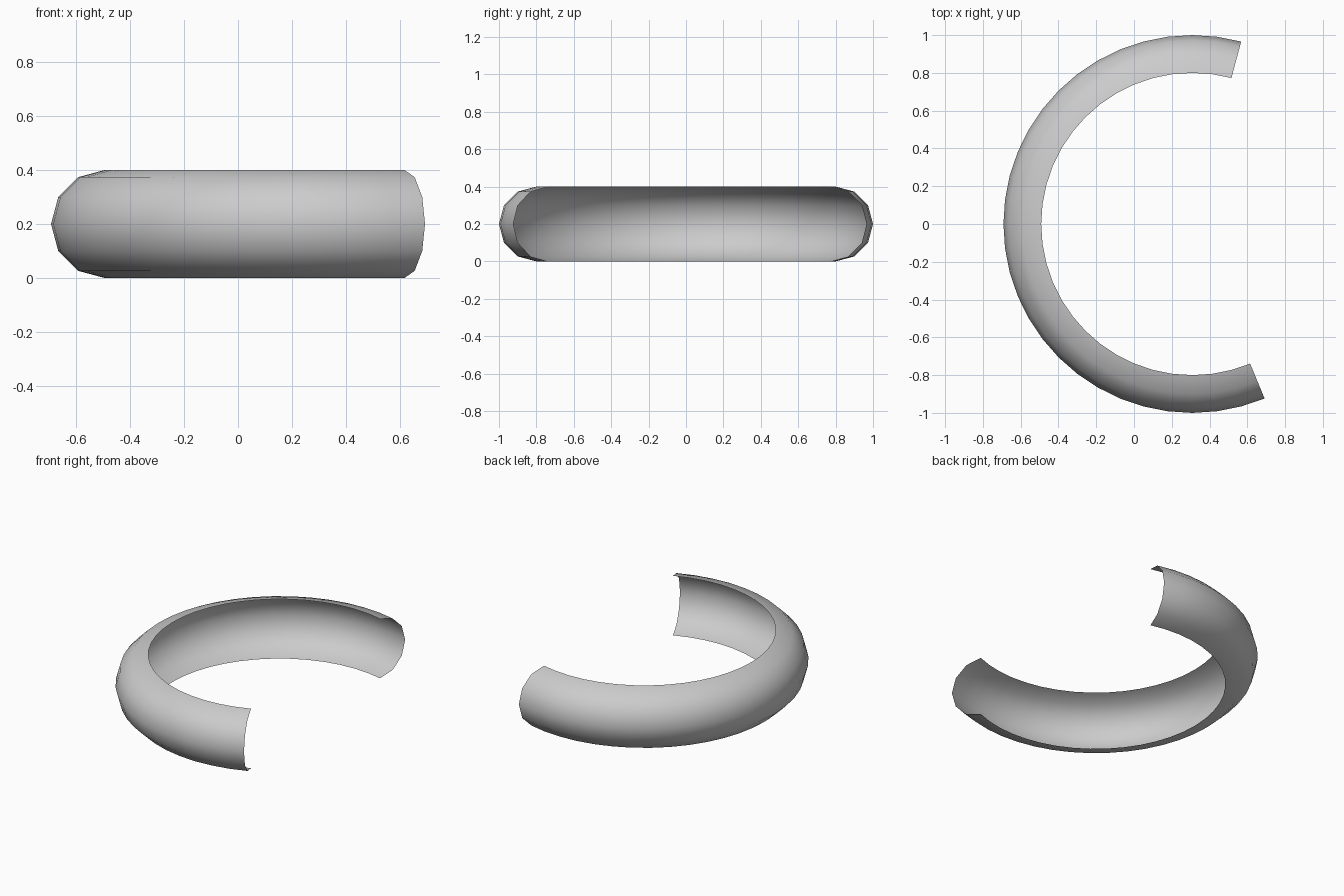
import bpy, bmesh
from math import sin, cos, radians
from mathutils import Vector

if "Cube" in bpy.data.objects:
    bpy.data.objects.remove(bpy.data.objects["Cube"])

MAJOR, MINOR = 0.8, 0.2             # ring radius and half-round section radius
START, STEP, COUNT = 75.0, 7.5, 29  # arc start, step (degrees) and segments
CX = 0.3087                         # ring centre in x

# half-round section, placed at the start of the arc
bm = bmesh.new()
a = radians(START)
section = []
for i in range(7):
    t = radians(-90 + 30 * i)
    r = MAJOR + MINOR * cos(t)
    section.append(bm.verts.new((CX + r * cos(a), r * sin(a), MINOR + MINOR * sin(t))))
edges = [bm.edges.new(pair) for pair in zip(section, section[1:])]

# sweep it round into an open channel-shaped ring
bmesh.ops.spin(bm, geom=section + edges, cent=(CX, 0, 0), axis=(0, 0, 1),
               angle=radians(STEP * COUNT), steps=COUNT, use_duplicate=False)

# make the faces point away from the tube's core, with smooth shading
bm.normal_update()
for f in bm.faces:
    c = f.calc_center_median()
    radial = Vector((c.x - CX, c.y, 0)).normalized()
    core = Vector((CX, 0, MINOR)) + radial * MAJOR
    if f.normal.dot(c - core) < 0:
        f.normal_flip()
    f.smooth = True

mesh = bpy.data.meshes.new("open_ring_shell")
bm.to_mesh(mesh)
bm.free()
ring = bpy.data.objects.new("open_ring_shell", mesh)
bpy.context.collection.objects.link(ring)
